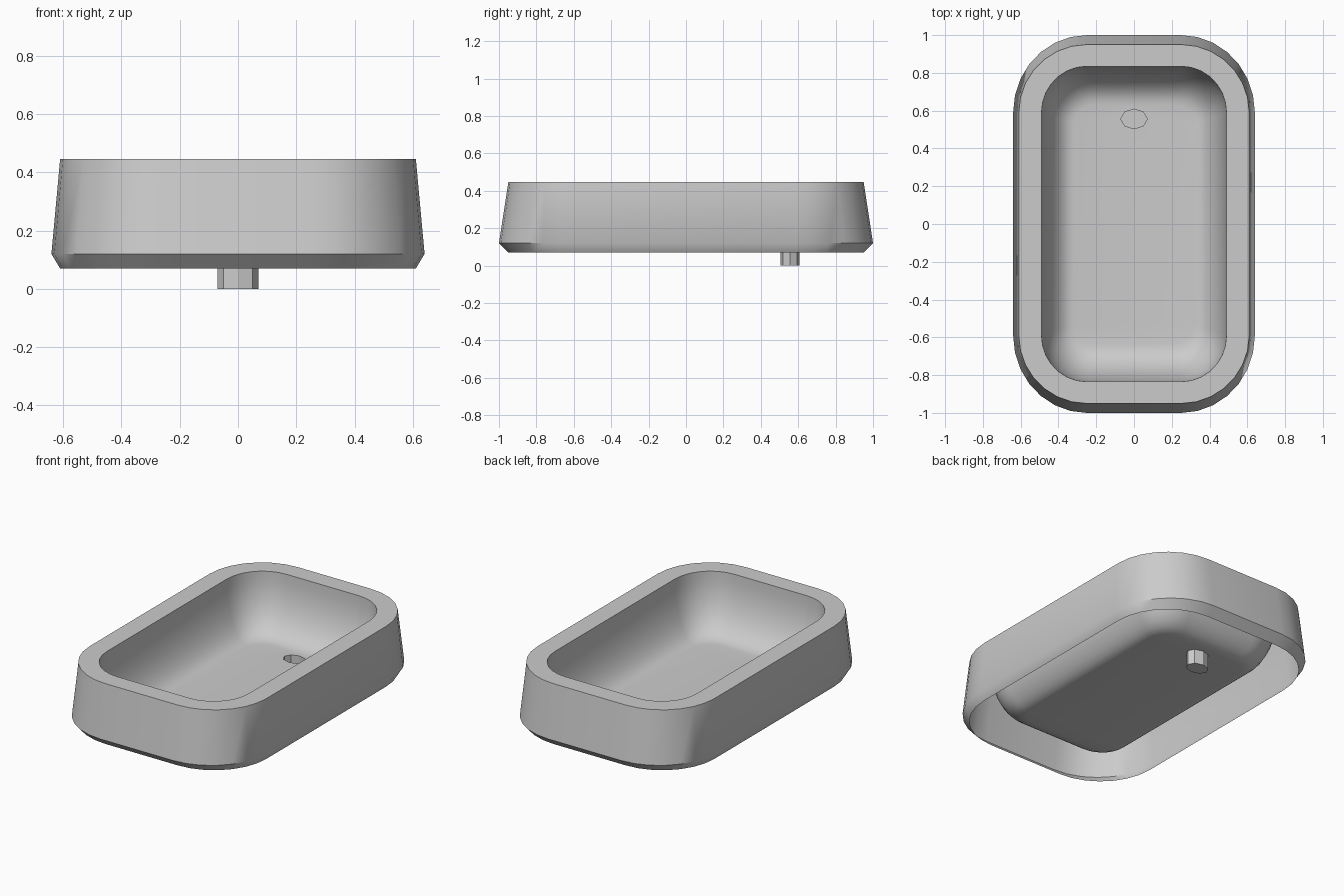
import bpy, bmesh, math

if "Cube" in bpy.data.objects:
    bpy.data.objects.remove(bpy.data.objects["Cube"])

CX, CY = 0.25, 0.59      # corner centres shared by the rounded rectangles
SEG = 7                  # segments per corner
DRAIN_Y, FLOOR_Z = 0.556, 0.09


def rounded_loop(hx, hy, z, cx=CX, cy=CY):
    """Counter-clockwise rounded rectangle with half sizes hx, hy."""
    pts = []
    for q, (sx, sy) in enumerate([(1, 1), (-1, 1), (-1, -1), (1, -1)]):
        for i in range(SEG + 1):
            a = math.pi / 2 * (q + i / SEG)
            pts.append((sx * cx + (hx - cx) * math.cos(a),
                        sy * cy + (hy - cy) * math.sin(a), z))
    return pts


def drain_loop(z):
    """Eight-sided, slightly flattened drain outline."""
    return [(0.07 * math.cos(i * math.pi / 4),
             DRAIN_Y + 0.052 * math.sin(i * math.pi / 4), z) for i in range(8)]


def add_loop(bm, pts):
    return [bm.verts.new(p) for p in pts]


def loft(bm, loops):
    for a, b in zip(loops, loops[1:]):
        n = len(a)
        for i in range(n):
            j = (i + 1) % n
            bm.faces.new((a[i], a[j], b[j], b[i]))


def finish(bm, name, angle):
    me = bpy.data.meshes.new(name)
    bm.to_mesh(me)
    bm.free()
    ob = bpy.data.objects.new(name, me)
    bpy.context.collection.objects.link(ob)
    bpy.ops.object.select_all(action='DESELECT')
    ob.select_set(True)
    bpy.context.view_layer.objects.active = ob
    bpy.ops.object.shade_smooth_by_angle(angle=math.radians(angle))
    return ob


# Basin: open-bottomed outer skirt, flat rim and curved bowl
bm = bmesh.new()
sections = [rounded_loop(0.61, 0.95, 0.07),
            rounded_loop(0.64, 1.00, 0.12),
            rounded_loop(0.61, 0.95, 0.446)]
STEPS = 10
for i in range(STEPS + 1):
    t = math.pi / 2 * i / STEPS
    k = 1 - math.cos(t)
    # bowl corners tighten slightly towards the floor
    sections.append(rounded_loop(0.49 - 0.17 * k, 0.835 - 0.2 * k,
                                 0.446 - (0.446 - FLOOR_Z) * math.sin(t),
                                 CX - 0.05 * k, CY - 0.06 * k))
loops = [add_loop(bm, s) for s in sections]
loft(bm, loops)

# Bowl floor with the drain opening left out
hole = add_loop(bm, drain_loop(FLOOR_Z))
for i in range(8):
    bm.edges.new((hole[i], hole[(i + 1) % 8]))
edges = []
for ring in (loops[-1], hole):
    for i, v in enumerate(ring):
        edges.append(bm.edges.get((v, ring[(i + 1) % len(ring)])))
res = bmesh.ops.triangle_fill(bm, use_beauty=True, use_dissolve=False,
                              edges=edges, normal=(0, 0, 1))
for f in res["geom"]:
    if isinstance(f, bmesh.types.BMFace):
        f.normal_update()
        if f.normal.z < 0:
            f.normal_flip()
finish(bm, "basin", 40)

# Drain: short eight-sided pipe closed at the bottom
bm = bmesh.new()
low, high = add_loop(bm, drain_loop(0.0)), add_loop(bm, drain_loop(FLOOR_Z))
loft(bm, [low, high])
bm.faces.new(list(reversed(low)))
finish(bm, "drain", 30)
